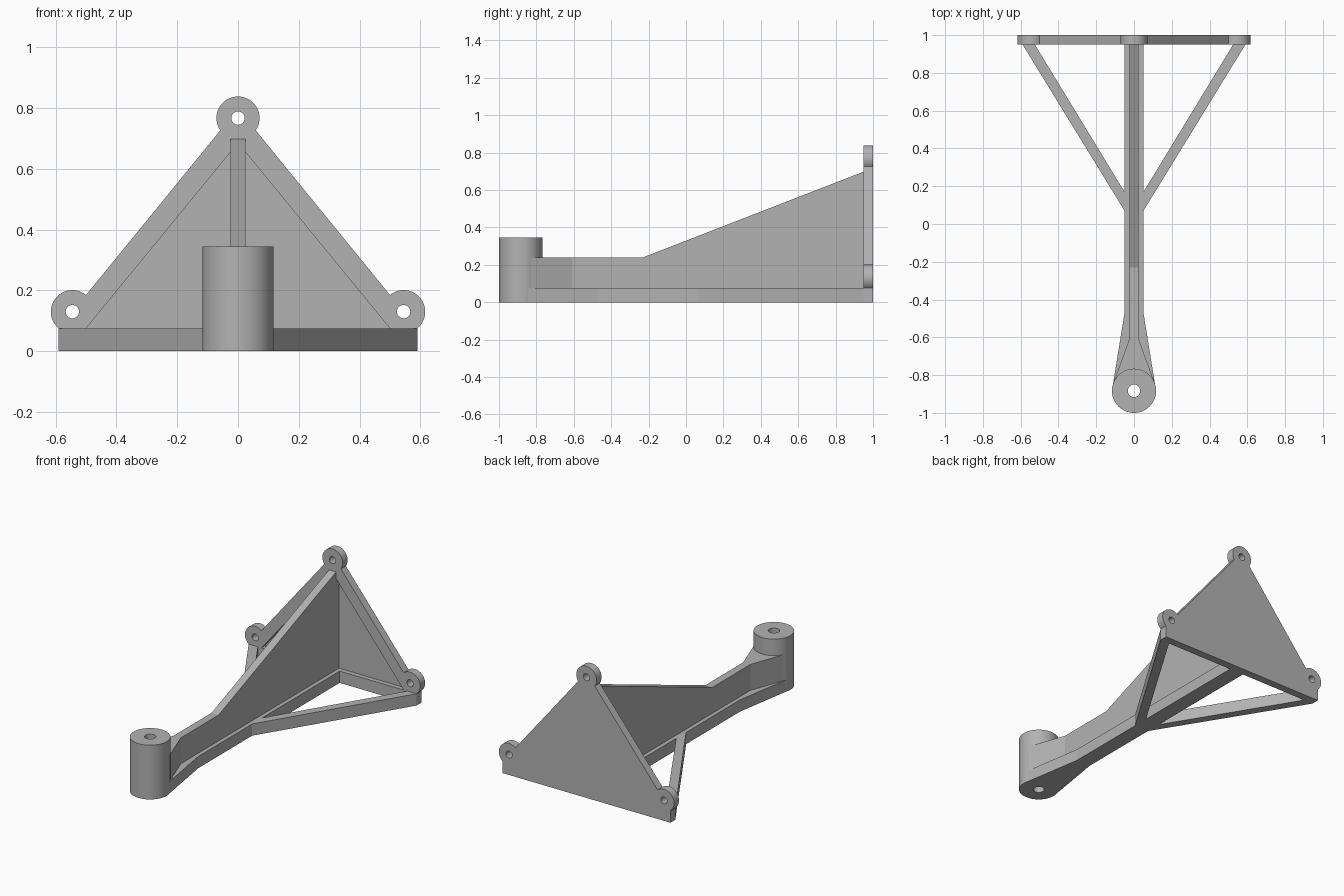
import bpy, bmesh
from math import cos, sin, pi, radians
from mathutils import Matrix, Vector

cube = bpy.data.objects.get("Cube")
if cube:
    bpy.data.objects.remove(cube)

grey = bpy.data.materials.new("plain grey")
grey.use_nodes = True
colour = (0.45, 0.45, 0.45, 1)
grey.diffuse_color = colour
grey.node_tree.nodes["Principled BSDF"].inputs["Base Color"].default_value = colour


def finish(bm, name):
    bmesh.ops.recalc_face_normals(bm, faces=bm.faces)
    mesh = bpy.data.meshes.new(name)
    bm.to_mesh(mesh)
    bm.free()
    mesh.materials.append(grey)
    obj = bpy.data.objects.new(name, mesh)
    bpy.context.collection.objects.link(obj)
    return obj


def prism(name, points, shift):
    """Extrude a closed 3D outline along a vector."""
    bm = bmesh.new()
    face = bm.faces.new([bm.verts.new(p) for p in points])
    new = bmesh.ops.extrude_face_region(bm, geom=[face])["geom"]
    bmesh.ops.translate(bm, vec=shift, verts=[v for v in new if isinstance(v, bmesh.types.BMVert)])
    return finish(bm, name)


def cylinder(name, centre, radius, depth, along_y=False):
    bm = bmesh.new()
    turn = Matrix.Rotation(radians(90 if along_y else 0), 4, "X")
    bmesh.ops.create_cone(bm, cap_ends=True, segments=64, radius1=radius, radius2=radius,
                          depth=depth, matrix=Matrix.Translation(centre) @ turn)
    return finish(bm, name)


def loft(name, stations, bottom):
    """Box sections along y, each given as (y, half width, top)."""
    bm = bmesh.new()
    rings = [[bm.verts.new(p) for p in ((-w, y, bottom), (w, y, bottom), (w, y, top), (-w, y, top))]
             for y, w, top in stations]
    for a, b in zip(rings, rings[1:]):
        for i in range(4):
            j = (i + 1) % 4
            bm.faces.new((a[i], a[j], b[j], b[i]))
    bm.faces.new(rings[0])
    bm.faces.new(rings[-1])
    return finish(bm, name)


def combine(target, tool, operation):
    """Apply a boolean and discard the tool."""
    tool.hide_render = True
    mod = target.modifiers.new("cut", "BOOLEAN")
    mod.object, mod.operation, mod.solver = tool, operation, "EXACT"
    bpy.context.view_layer.update()
    result = bpy.data.meshes.new_from_object(target.evaluated_get(bpy.context.evaluated_depsgraph_get()))
    target.modifiers.clear()
    target.data = result
    bpy.data.objects.remove(tool)


FRONT, BACK, FLOOR = 0.95, 1.0, 0.98
BASE = 0.075
ears = [(-0.545, 0.13), (0.545, 0.13), (0, 0.767)]

# Triangular mounting plate with round ears
half = [(0.59, 0), (0.59, BASE), (0.5, 0.185), (0.058, 0.727)]
outline = half + [(-x, z) for x, z in reversed(half)]
plate = prism("mounting_plate", [(x, FRONT, z) for x, z in outline], Vector((0, BACK - FRONT, 0)))
for x, z in ears:
    combine(plate, cylinder("ear", (x, (FRONT + BACK) / 2, z), 0.071, BACK - FRONT, True), "UNION")
for x, z in ears:
    combine(plate, cylinder("ear_hole", (x, FRONT, z), 0.022, 0.4, True), "DIFFERENCE")

# Shallow recess in the front of the plate
pocket = prism("pocket", [(x, FLOOR, z) for x, z in ((-0.5, BASE), (0.5, BASE), (0, 0.685))],
               Vector((0, -0.2, 0)))
combine(plate, pocket, "DIFFERENCE")

# Upright boss at the front end, bored through
boss = cylinder("front_boss", (0, -0.883, 0.1725), 0.117, 0.345)
combine(boss, cylinder("bore", (0, -0.883, 0.17), 0.033, 1), "DIFFERENCE")

# Arm: wide bottom flange and a thin rising web, both flared into the boss
loft("arm_flange", [(-0.846, 0.111, BASE), (-0.47, 0.05, BASE), (FRONT, 0.05, BASE)], 0)
loft("arm_web", [(-0.83, 0.105, 0.24), (-0.61, 0.025, 0.24), (-0.23, 0.025, 0.24),
                 (FLOOR + 0.005, 0.025, 0.712)], BASE - 0.01)

# Diagonal braces from the arm to the plate corners
for side, name in ((1, "left_brace"), (-1, "right_brace")):
    plan = [(0.59, FRONT), (0.525, FRONT), (0.05, 0.17), (0.05, 0.07)]
    prism(name, [(side * x, y, 0) for x, y in plan], Vector((0, 0, BASE)))

# Smooth the round surfaces, keep the edges sharp
for obj in (plate, boss):
    bpy.ops.object.select_all(action="DESELECT")
    obj.select_set(True)
    bpy.context.view_layer.objects.active = obj
    bpy.ops.object.shade_smooth_by_angle(angle=radians(30))
